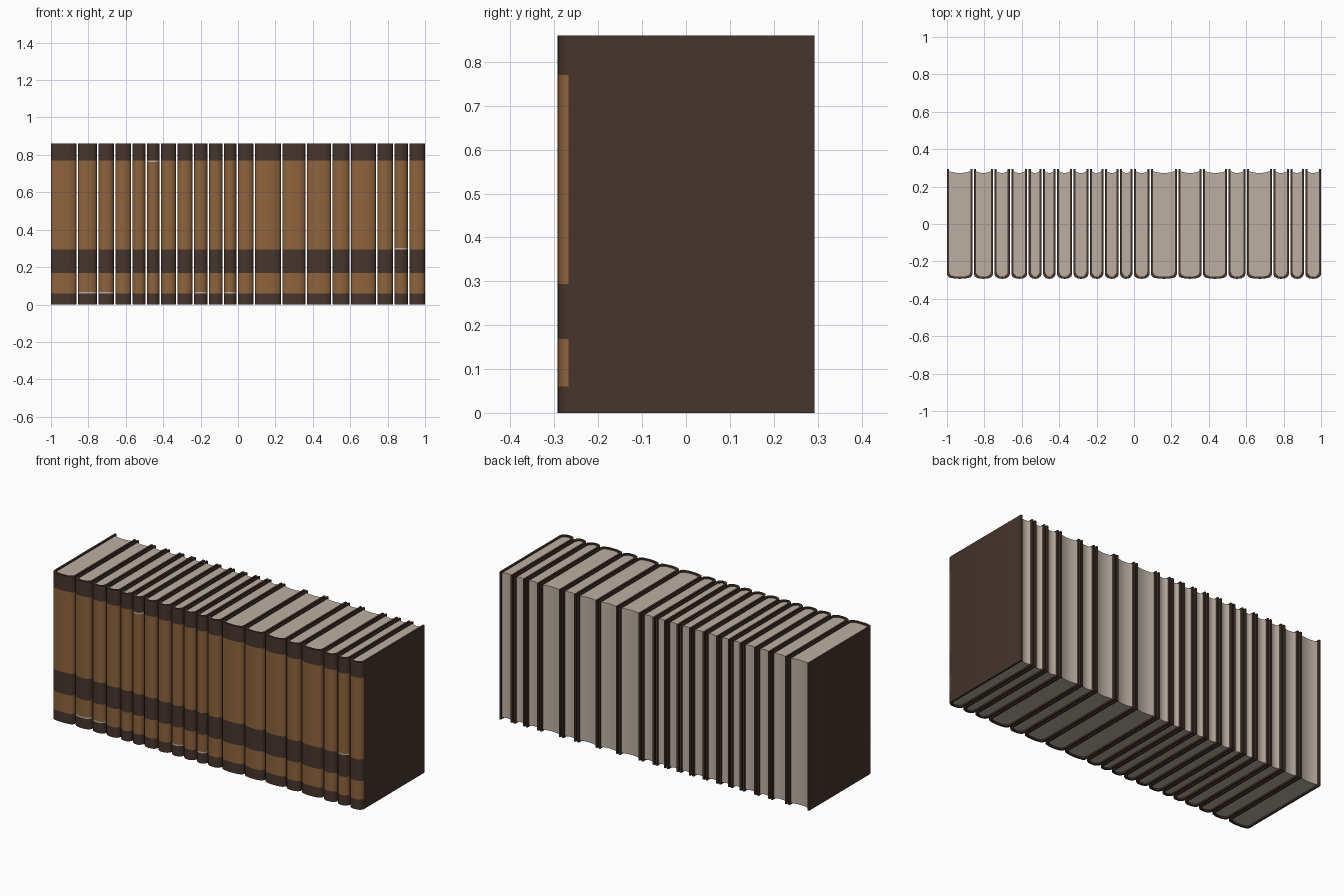
import bpy, bmesh, math

if "Cube" in bpy.data.objects:
    bpy.data.objects.remove(bpy.data.objects["Cube"])

HEIGHT, BACK, BOARD, GAP = 0.86, 0.293, 0.011, 0.008


def material(name, rgb):
    m = bpy.data.materials.new(name)
    m.use_nodes = True
    m.diffuse_color = (*rgb, 1)
    m.node_tree.nodes["Principled BSDF"].inputs["Base Color"].default_value = (*rgb, 1)
    return m


DARK = material("dark leather", (0.062, 0.036, 0.026))
TAN = material("tan leather", (0.27, 0.125, 0.045))
PAPER = material("paper", (0.50, 0.43, 0.365))
LINE = material("pale line", (0.48, 0.42, 0.36))


def finish(bm, name, mats):
    bmesh.ops.recalc_face_normals(bm, faces=bm.faces)
    mesh = bpy.data.meshes.new(name)
    bm.to_mesh(mesh)
    bm.free()
    for m in mats:
        mesh.materials.append(m)
    ob = bpy.data.objects.new(name, mesh)
    bpy.context.collection.objects.link(ob)
    bpy.ops.object.select_all(action="DESELECT")
    ob.select_set(True)
    bpy.context.view_layer.objects.active = ob
    bpy.ops.object.shade_smooth_by_angle(angle=math.radians(35))
    return ob


def spine_curve(w, inset):
    """Rounded spine from the left edge to the right edge, in plan."""
    w -= inset
    half = [(w, -0.268), (w - 0.004, -0.279), (w - 0.012, -0.286), (w * 0.4, -0.292)]
    pts = [(-x, y + inset) for x, y in half]
    return pts + [(0, -0.293 + inset)] + [(x, y + inset) for x, y in reversed(half)]


def cover(name, cx, w, bands):
    """U-shaped cover, cut at the band heights so the spine can be striped."""
    outer = [(-w, BACK)] + spine_curve(w, 0) + [(w, BACK)]
    inner = [(BOARD - w, BACK)] + spine_curve(w, BOARD) + [(w - BOARD, BACK)]
    loop = outer + inner[::-1]
    n, k = len(loop), len(outer)
    bm = bmesh.new()
    rings = [[bm.verts.new((cx + x, y, z)) for x, y in loop]
             for z in [0] + [b[0] for b in bands]]
    for lower, upper, (_, colour) in zip(rings, rings[1:], bands):
        for i in range(n):
            j = (i + 1) % n
            f = bm.faces.new((lower[i], lower[j], upper[j], upper[i]))
            # Only the outward spine faces carry the band colour
            if 1 <= i < k - 2:
                f.material_index = colour
    for ring in (rings[0], rings[-1]):
        for i in range(k - 1):
            bm.faces.new((ring[i], ring[i + 1], ring[n - 2 - i], ring[n - 1 - i]))
    finish(bm, name, (DARK, TAN, LINE))


def pages(name, cx, w):
    """Page block with a hollow fore edge."""
    w -= BOARD
    fore = [(w * t, 0.273 + 0.009 * t * t) for t in (1, 0.67, 0.33, 0, -0.33, -0.67, -1)]
    loop = spine_curve(w, 0)
    loop = [(x, y + BOARD) for x, y in loop] + fore
    bm = bmesh.new()
    base = bm.faces.new([bm.verts.new((cx + x, y, 0.008)) for x, y in loop])
    top = bmesh.ops.extrude_face_region(bm, geom=[base])
    verts = [v for v in top["geom"] if isinstance(v, bmesh.types.BMVert)]
    bmesh.ops.translate(bm, verts=verts, vec=(0, 0, HEIGHT - 0.016))
    finish(bm, name, (PAPER,))


# Dividing lines between neighbouring books
edges = [-1.004, -0.86, -0.75, -0.66, -0.567, -0.49, -0.415, -0.327, -0.24, -0.16, -0.078,
         -0.005, 0.087, 0.233, 0.365, 0.502, 0.60, 0.741, 0.832, 0.912, 1.004]
low_line, mid_line, high_line = {1, 2, 8, 10}, {18}, {5}

for i, (a, b) in enumerate(zip(edges, edges[1:])):
    mid, half = (a + b) / 2, (b - a - GAP) / 2
    bands = [(0.06, 0), (0.068, 2 if i in low_line else 1), (0.168, 1), (0.294, 0),
             (0.302, 2 if i in mid_line else 1), (0.762, 1),
             (0.77, 2 if i in high_line else 1), (HEIGHT, 0)]
    cover(f"book_cover_{i + 1}", mid, half, bands)
    pages(f"book_pages_{i + 1}", mid, half)
